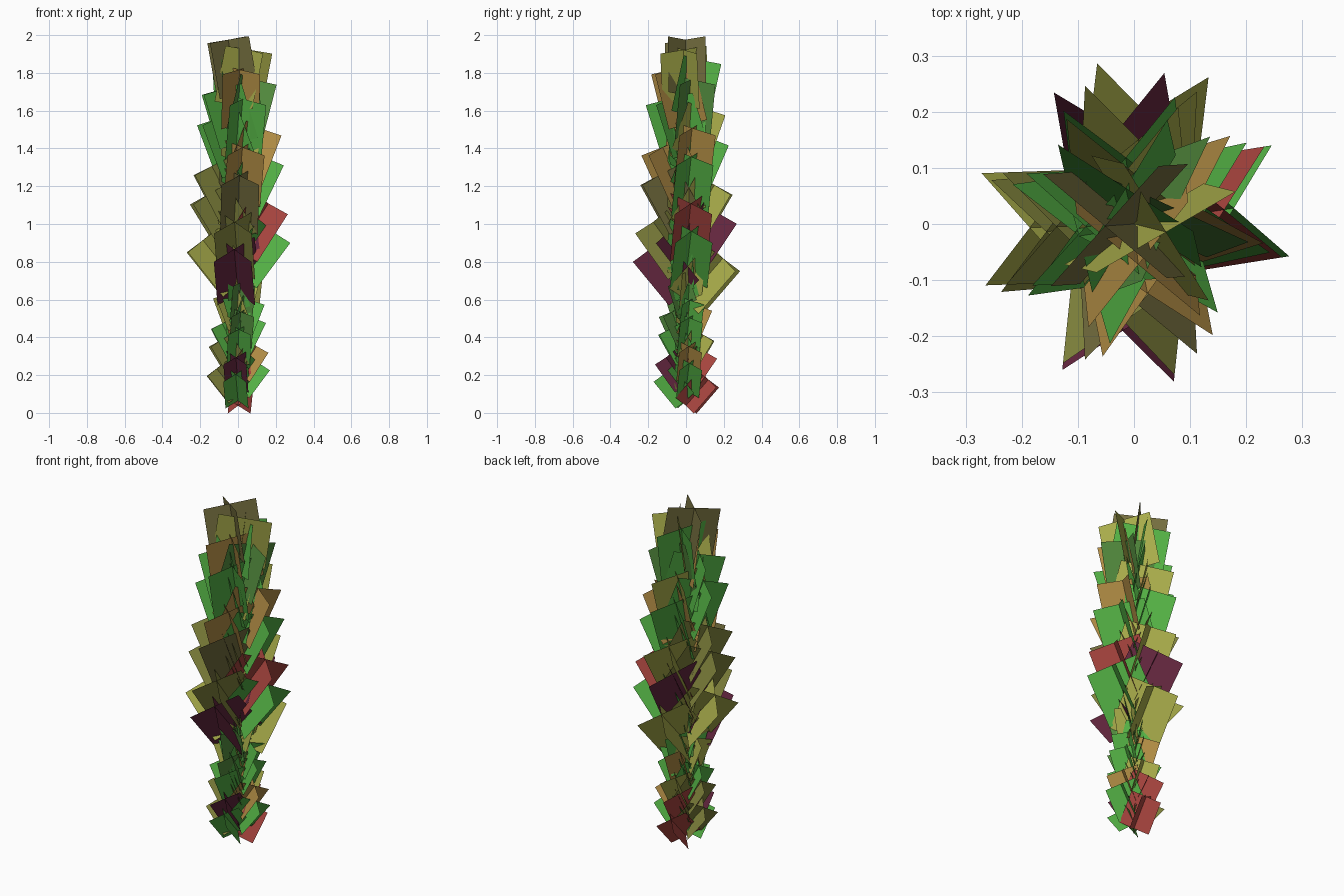
import bpy
from math import radians, sin, cos
from mathutils import Vector

if "Cube" in bpy.data.objects:
    bpy.data.objects.remove(bpy.data.objects["Cube"])

COLOURS = {
    "g": ("green", (0.09, 0.45, 0.06, 1)),
    "d": ("dark_green", (0.09, 0.27, 0.05, 1)),
    "y": ("yellow_green", (0.40, 0.42, 0.07, 1)),
    "o": ("olive", (0.24, 0.25, 0.05, 1)),
    "n": ("orange", (0.45, 0.27, 0.06, 1)),
    "b": ("brown", (0.18, 0.16, 0.05, 1)),
    "r": ("red", (0.40, 0.06, 0.05, 1)),
    "m": ("maroon", (0.13, 0.02, 0.05, 1)),
}
mats = {}
for key, (name, col) in COLOURS.items():
    mats[key] = bpy.data.materials.new(name)
    mats[key].diffuse_color = col

LENGTH, HALF_W, DEPTH = 0.30, 0.10, 0.105
# small twist of each leaf away from the four main directions
TWIST = [-7, -6, 2, 9, -6, 10, 9, 5, -3, 3, 2, 12,
         11, 7, 17, 8, 6, 16, 3, 20, 6, 13, -14, 4]


def leaf(i):
    """Two crossed square cards leaning outward and steepening with height."""
    az = radians(90 + 90 * (i // 2) + 180 * (i % 2) + TWIST[i])
    el = radians(49 + 31 * i / 23)
    out = Vector((cos(az), sin(az), 0))
    side = Vector((-sin(az), cos(az), 0))
    up = Vector((0, 0, 1))
    along = out * cos(el) + up * sin(el)
    normal = up * cos(el) - out * sin(el)
    edge_z = 0.75 + 0.0495 * i + 0.00013 * i * i
    base = up * (edge_z - LENGTH * sin(el) + DEPTH * cos(el) - 0.53)
    tip = base + along * LENGTH
    cards = []
    for s in (1, -1):
        half = side * HALF_W * s + normal * DEPTH
        cards.append([base - half, base + half, tip + half, tip - half])
    return cards


def foliage(name, scale, lift, codes):
    verts, faces, keys = [], [], []
    for i in range(24):
        for card in leaf(i):
            n = len(verts)
            verts += [v * scale + Vector((0, 0, lift)) for v in card]
            faces.append((n, n + 1, n + 2, n + 3))
            keys.append(codes[i])
    me = bpy.data.meshes.new(name)
    me.from_pydata(verts, [], faces)
    slots = list(COLOURS)
    for k in slots:
        me.materials.append(mats[k])
    for p, k in zip(me.polygons, keys):
        p.material_index = slots.index(k)
    ob = bpy.data.objects.new(name, me)
    bpy.context.collection.objects.link(ob)
    return ob


# large upper whorl and its smaller copy below
foliage("upper_leaves", 1.0, 0.53, "ymygomroybogngngyggdngyb")
foliage("lower_leaves", 0.61, 0.0, "rgogmrnoygggdngygdgygdgo")

for m in bpy.data.materials:
    if m.users and not m.is_grease_pencil:
        m.use_nodes = True
        m.node_tree.nodes["Principled BSDF"].inputs["Base Color"].default_value = m.diffuse_color
